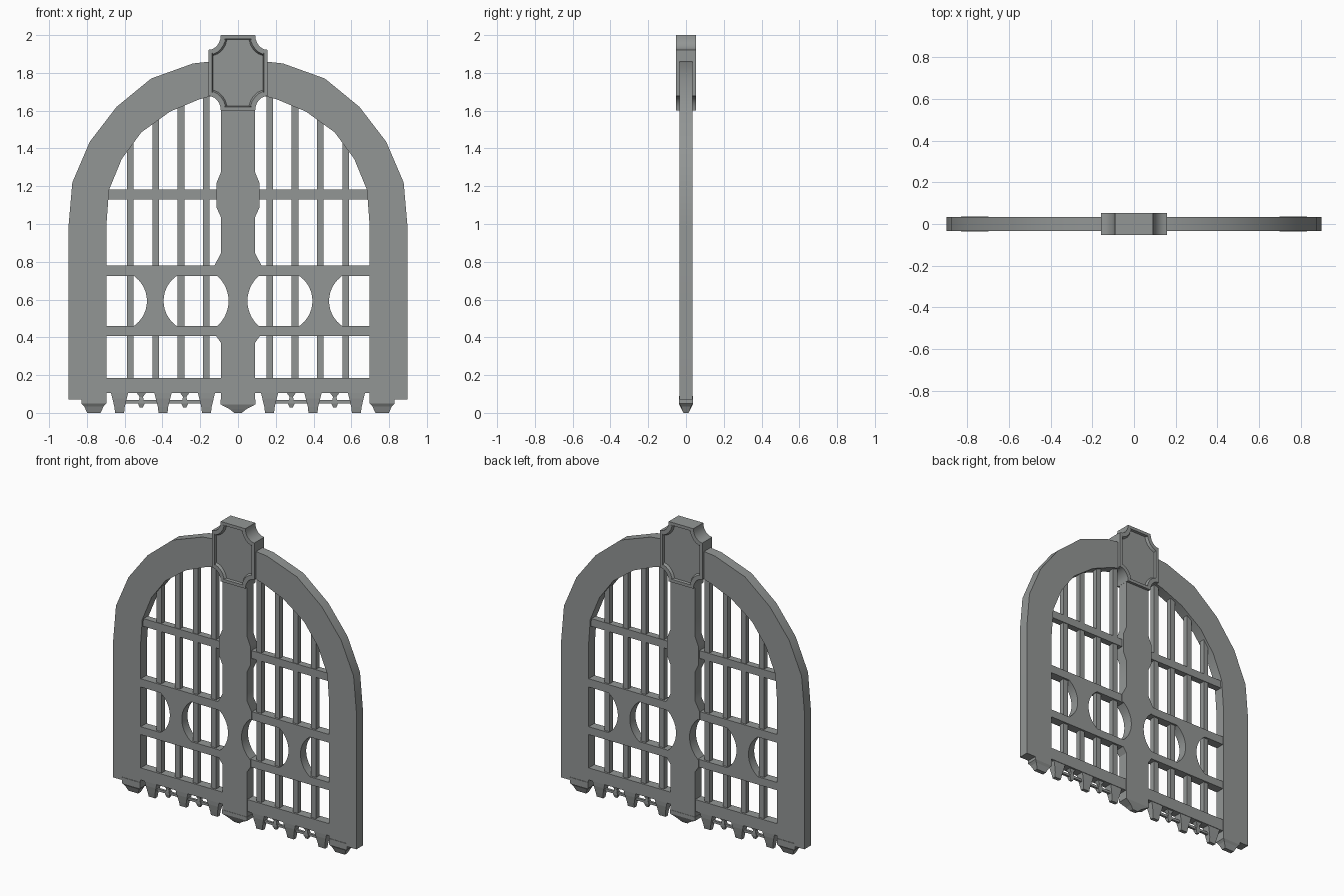
import bpy
import bmesh
import math

cube = bpy.data.objects.get("Cube")
if cube:
    bpy.data.objects.remove(cube, do_unlink=True)

stone = bpy.data.materials.new("grey_iron")
stone.use_nodes = True
COLOUR = (0.29, 0.305, 0.30, 1)
stone.diffuse_color = COLOUR
stone.node_tree.nodes["Principled BSDF"].inputs["Base Color"].default_value = COLOUR


def finish(name, bm, smooth=False):
    bmesh.ops.recalc_face_normals(bm, faces=bm.faces)
    mesh = bpy.data.meshes.new(name)
    bm.to_mesh(mesh)
    bm.free()
    mesh.materials.append(stone)
    ob = bpy.data.objects.new(name, mesh)
    bpy.context.collection.objects.link(ob)
    if smooth:
        bpy.ops.object.select_all(action='DESELECT')
        ob.select_set(True)
        bpy.context.view_layer.objects.active = ob
        bpy.ops.object.shade_smooth_by_angle(angle=math.radians(32))
    return ob


def strip(name, side_a, side_b, half, smooth=False):
    """Solid band between two matching (x, z) rows, thick along y."""
    bm = bmesh.new()
    rings = []
    for a, b in zip(side_a, side_b):
        corners = ((a, -half), (b, -half), (b, half), (a, half))
        rings.append([bm.verts.new((p[0], y, p[1])) for p, y in corners])
    join_rings(bm, rings)
    return finish(name, bm, smooth)


def join_rings(bm, rings):
    for r, s in zip(rings, rings[1:]):
        for i in range(4):
            j = (i + 1) % 4
            bm.faces.new((r[i], r[j], s[j], s[i]))
    bm.faces.new(rings[0])
    bm.faces.new(rings[-1])


def turned(name, x, levels):
    """Square-section part from (z, half width, half depth) levels."""
    bm = bmesh.new()
    rings = [[bm.verts.new((x + sx * hx, sy * hy, z))
              for sx, sy in ((-1, -1), (1, -1), (1, 1), (-1, 1))]
             for z, hx, hy in levels]
    join_rings(bm, rings)
    return finish(name, bm)


def box(name, x0, x1, z0, z1, half):
    return strip(name, [(x0, z0), (x0, z1)], [(x1, z0), (x1, z1)], half)


def waist(wide, narrow, z0, z1, steps=12):
    """Half widths of an hourglass with circular sides."""
    h, d = (z1 - z0) / 2, wide - narrow
    r = (h * h + d * d) / (2 * d)
    rows = []
    for i in range(steps + 1):
        t = -h + 2 * h * i / steps
        rows.append((narrow + r - math.sqrt(r * r - t * t), (z0 + z1) / 2 + t))
    return rows


def symmetric(name, x, rows, half):
    return strip(name, [(x - w, z) for w, z in rows], [(x + w, z) for w, z in rows], half, True)


# Arched frame
outer = [(.898, .07), (.898, .98), (.877, 1.22), (.785, 1.435),
         (.643, 1.62), (.46, 1.77), (.238, 1.85), (.13, 1.862)]
inner = [(.697, .07), (.697, .99), (.683, 1.18), (.615, 1.345),
         (.512, 1.485), (.36, 1.595), (.205, 1.66), (.11, 1.685)]


def both(row):
    return row + [(-x, z) for x, z in reversed(row)]


strip("arch_frame", both(outer), both(inner), .034, True)

# Horizontal rails
box("upper_rail", -.69, .69, 1.13, 1.182, .022)
box("middle_rail", -.70, .70, .725, .78, .03)
box("lower_rail", -.70, .70, .408, .46, .03)
box("bottom_rail", -.70, .70, .105, .185, .03)

# Upright bars, hourglass panels, spikes and feet on both sides
for side, label in ((1, "left"), (-1, "right")):
    for i, (x, top) in enumerate(((.168, 1.71), (.302, 1.66), (.435, 1.59), (.57, 1.46))):
        box(f"{label}_bar_{i + 1}", side * x - .018, side * x + .018, .15, top, .017)
    symmetric(f"{label}_panel", side * .438, waist(.113, .044, .46, .725), .03)
    for i, x in enumerate((.167, .397, .627)):
        turned(f"{label}_spike_{i + 1}", side * x,
               [(.108, .046, .027), (.075, .038, .025), (.03, .027, .018), (0, .024, .012)])
    for i, x in enumerate((.282, .512)):
        turned(f"{label}_finial_{i + 1}", side * x,
               [(.108, .026, .018), (.085, .009, .012), (.07, .012, .014),
                (.05, .018, .014), (.028, .008, .008)])
    box(f"{label}_spike_wire", min(side * .15, side * .63), max(side * .15, side * .63),
        .051, .067, .008)
    turned(f"{label}_foot", side * .763,
           [(.09, .066, .037), (.05, .066, .037), (.035, .052, .027), (0, .035, .014)])

# Centre post with its swellings and waist
post = [(.09, .05), (.09, .37), (.116, .408), (.116, .46)]
post += waist(.11, .05, .46, .725)
post += [(.125, .726), (.125, .78), (.09, .845), (.09, 1.035), (.115, 1.09),
         (.115, 1.215), (.09, 1.275), (.09, 1.65)]
symmetric("centre_post", 0, post, .034)
turned("centre_foot", 0, [(.07, .092, .036), (.045, .092, .036), (.02, .045, .024), (0, .02, .013)])

# Keystone block with scooped corners and a sunken panel on each face
W, TOP, BASE, CX, CZ = .157, 2.0, 1.6, .066, .078
bm = bmesh.new()
ring = []
for sx, top in ((1, True), (1, False), (-1, False), (-1, True)):
    z0, sz = (TOP, -1) if top else (BASE, 1)
    arc = [(sx * (W - CX * math.cos(a)), z0 + sz * CZ * math.sin(a))
           for a in [math.pi / 2 * k / 6 for k in range(7)]]
    ring += arc if (sx > 0) == top else arc[::-1]
front = bm.faces.new([bm.verts.new((x, -.052, z)) for x, z in ring])
ext = bmesh.ops.extrude_face_region(bm, geom=[front], use_keep_orig=True)
bmesh.ops.translate(bm, vec=(0, .104, 0),
                    verts=[v for v in ext["geom"] if isinstance(v, bmesh.types.BMVert)])
bmesh.ops.recalc_face_normals(bm, faces=bm.faces)
caps = [f for f in bm.faces if abs(f.normal.y) > .9]
bmesh.ops.inset_individual(bm, faces=caps, thickness=.027, depth=0)
bmesh.ops.inset_individual(bm, faces=caps, thickness=.009, depth=-.016)
finish("keystone", bm, True)
